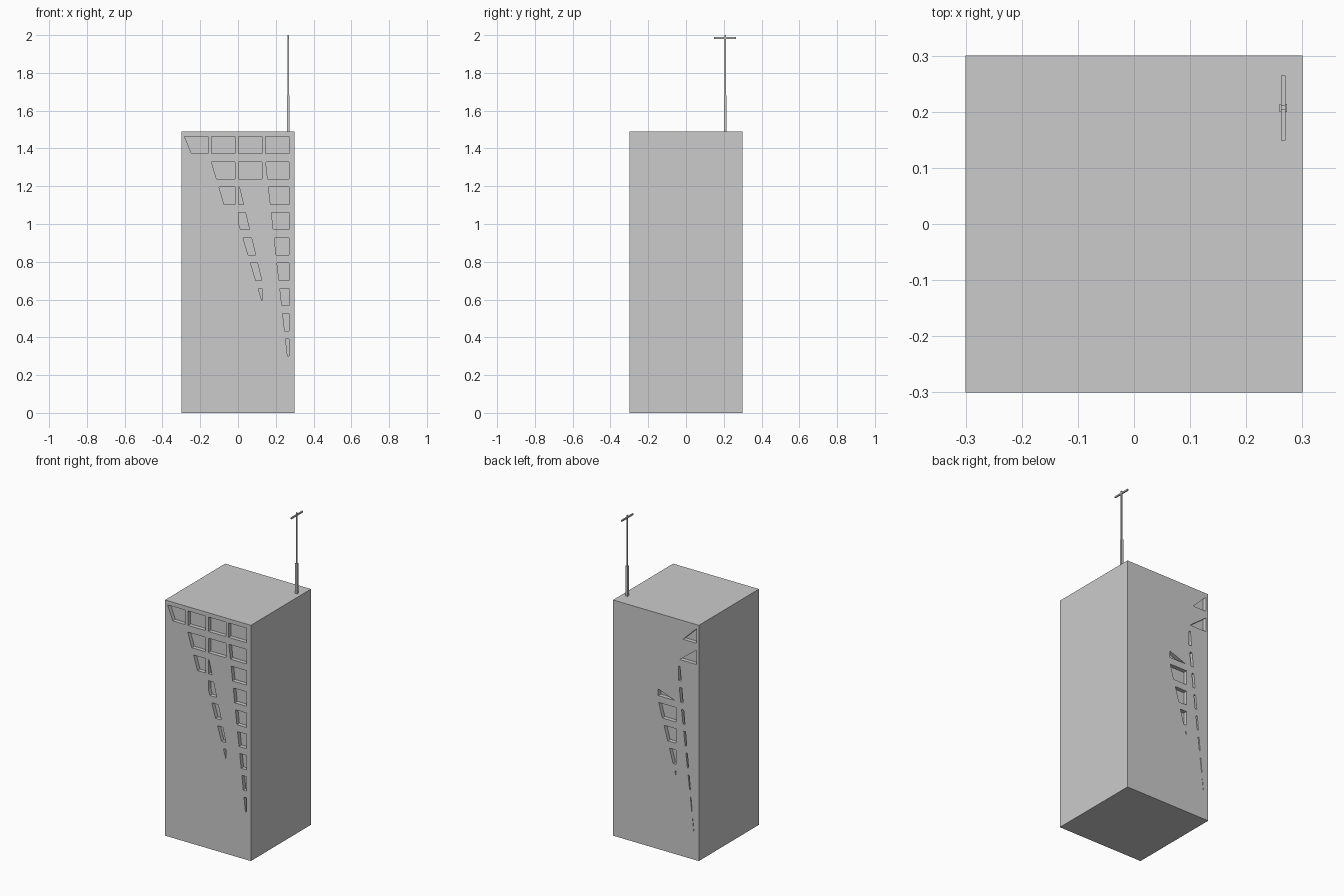
import bpy
import bmesh

cube = bpy.data.objects.get("Cube")
if cube:
    bpy.data.objects.remove(cube, do_unlink=True)

# One plain concrete colour
grey = bpy.data.materials.new("light grey")
grey.use_nodes = True
tone = (0.6, 0.6, 0.6, 1)
grey.diffuse_color = tone
grey.node_tree.nodes["Principled BSDF"].inputs["Base Color"].default_value = tone

HALF, HEIGHT, DEPTH = 0.3, 1.49, 0.025
COLUMNS = [(-0.283, -0.159), (-0.14, -0.016), (0.003, 0.127), (0.145, 0.27)]
TOP, PITCH, PANE = 1.463, 0.134, 0.091


def make_object(name, bm):
    bmesh.ops.recalc_face_normals(bm, faces=bm.faces)
    mesh = bpy.data.meshes.new(name)
    bm.to_mesh(mesh)
    bm.free()
    mesh.materials.append(grey)
    obj = bpy.data.objects.new(name, mesh)
    bpy.context.collection.objects.link(obj)
    return obj


def add_box(name, low, high):
    bm = bmesh.new()
    bmesh.ops.create_cube(bm, size=1)
    for v in bm.verts:
        v.co = [a + (b - a) * (c + 0.5) for a, b, c in zip(low, high, v.co)]
    return make_object(name, bm)


def clip(points, line):
    """Keep the part of a pane on one side of a sloping line."""
    side, x0, z0, slope = line

    def distance(p):
        return side * (p[0] - x0 - slope * (z0 - p[1]))

    kept = []
    for i, p in enumerate(points):
        q = points[(i + 1) % len(points)]
        dp, dq = distance(p), distance(q)
        if dp >= 0:
            kept.append(p)
        if dp * dq < 0:
            t = dp / (dp - dq)
            kept.append((p[0] + t * (q[0] - p[0]), p[1] + t * (q[1] - p[1])))
    return kept


def window_cutters(name, wall_y, inward, zones):
    bm = bmesh.new()
    for column, rows, lines in zones:
        left, right = COLUMNS[column]
        for row in rows:
            top = TOP - PITCH * row
            pane = [(left, top - PANE), (right, top - PANE), (right, top), (left, top)]
            for line in lines:
                pane = clip(pane, line)
            if len(pane) < 3:
                continue
            verts = [bm.verts.new((x, wall_y - inward * 0.02, z)) for x, z in pane]
            face = bm.faces.new(verts)
            made = bmesh.ops.extrude_face_region(bm, geom=[face])["geom"]
            moved = [g for g in made if isinstance(g, bmesh.types.BMVert)]
            bmesh.ops.translate(bm, verts=moved, vec=(0, inward * (DEPTH + 0.02), 0))
    obj = make_object(name, bm)
    obj.hide_render = True
    return obj


# Window zones: column, rows, and sloping limits (side, x, z, slope)
front_zones = [
    (0, range(1), [(1, -0.283, 1.463, 0.41)]),
    (1, range(1), []),
    (1, range(1, 3), [(1, -0.1, 1.193, 0.3)]),
    (2, range(2), []),
    (2, range(2, 7), [(1, 0.066, 0.795, 0.3), (-1, 0.103, 0.795, 0.24)]),
    (3, range(9), [(1, 0.262, 0.3, 0.112)]),
]
back_zones = [
    (0, range(1), [(-1, -0.283, 1.463, 1.03)]),
    (0, range(1, 2), [(-1, -0.283, 1.328, 1.3)]),
    (0, range(2, 10), [(-1, -0.163, 1.06, -0.115), (1, -0.181, 1.06, -0.096)]),
    (1, range(3, 4), [(1, -0.14, 0.967, -2.78)]),
    (1, range(4, 8), [(-1, -0.018, 0.93, -0.28)]),
]

# Tower block with recessed windows in the front and back walls
tower = add_box("tower", (-HALF, -HALF, 0), (HALF, HALF, HEIGHT))
cutters = [window_cutters("front_window_cutter", -HALF, 1, front_zones),
           window_cutters("back_window_cutter", HALF, -1, back_zones)]
for cutter in cutters:
    mod = tower.modifiers.new("windows", "BOOLEAN")
    mod.operation, mod.solver, mod.object = "DIFFERENCE", "EXACT", cutter
bpy.context.view_layer.objects.active = tower
for mod in list(tower.modifiers):
    bpy.ops.object.modifier_apply(modifier=mod.name)
for cutter in cutters:
    bpy.data.objects.remove(cutter, do_unlink=True)

# Stepped square mast with a thin crossbar at the tip
MAST_X, MAST_Y = 0.266, 0.207


def mast_box(name, half_x, half_y, low, high):
    add_box(name, (MAST_X - half_x, MAST_Y - half_y, low),
            (MAST_X + half_x, MAST_Y + half_y, high))


mast_box("mast_base", 0.007, 0.007, HEIGHT, 1.68)
mast_box("mast_top", 0.004, 0.004, 1.68, 2)
mast_box("mast_crossbar", 0.004, 0.058, 1.98, 1.989)
